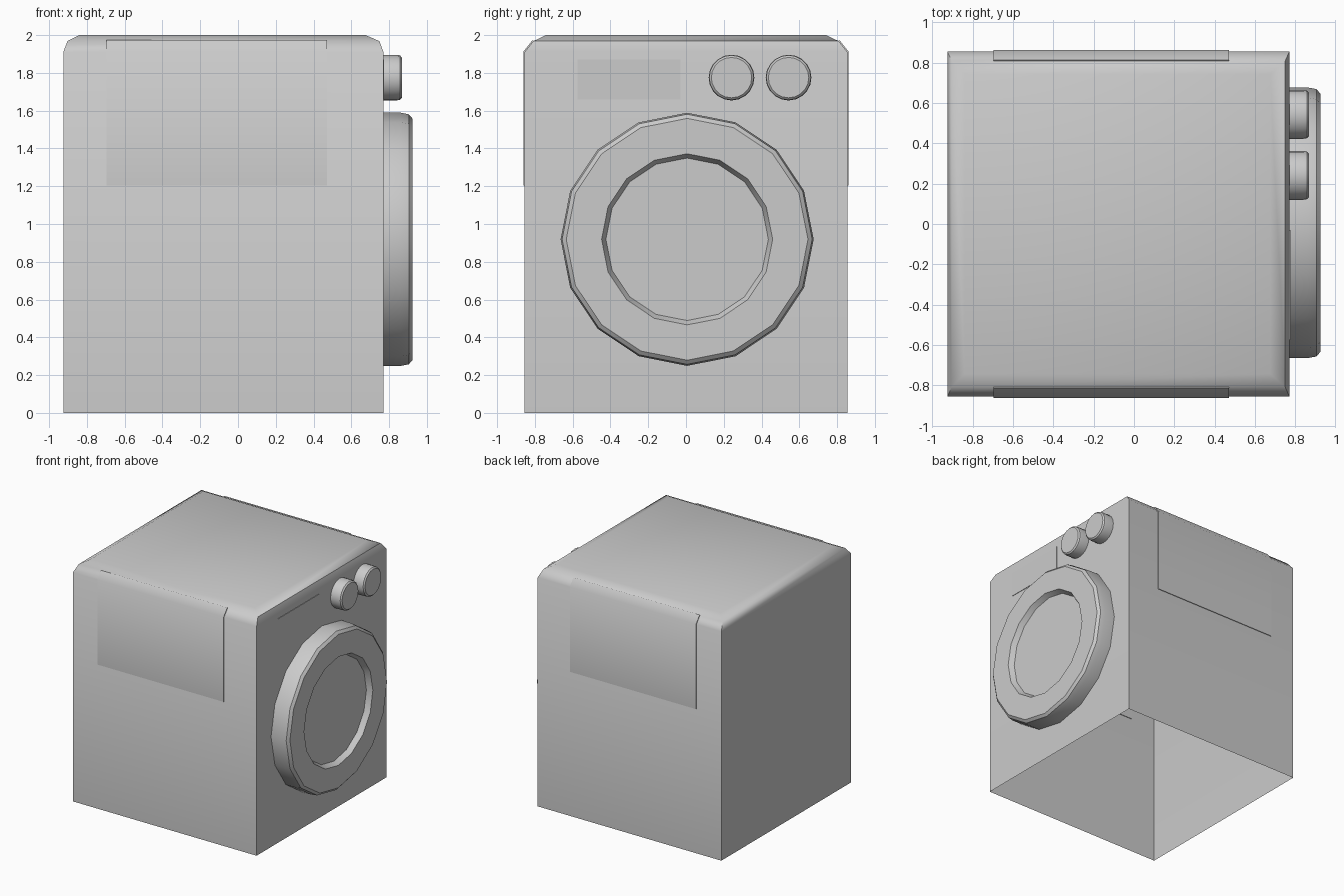
import bpy, bmesh
from math import sin, cos, pi, radians

if "Cube" in bpy.data.objects:
    bpy.data.objects.remove(bpy.data.objects["Cube"])


def make_object(name, bm, angle):
    """Finish a bmesh as an object, smooth below the given edge angle."""
    mesh = bpy.data.meshes.new(name)
    bm.to_mesh(mesh)
    bm.free()
    ob = bpy.data.objects.new(name, mesh)
    bpy.context.collection.objects.link(ob)
    bpy.ops.object.select_all(action='DESELECT')
    ob.select_set(True)
    bpy.context.view_layer.objects.active = ob
    bpy.ops.object.shade_smooth_by_angle(angle=radians(angle))
    return ob


def loft(name, rings, cap=True, closed=False, angle=35):
    """Bridge equal-length point rings with quads, optionally capping the last."""
    bm = bmesh.new()
    loops = [[bm.verts.new(p) for p in ring] for ring in rings]
    pairs = list(zip(loops, loops[1:]))
    n = len(loops[0])
    for a, b in pairs:
        for i in range(n):
            j = (i + 1) % n
            bm.faces.new((a[i], a[j], b[j], b[i]))
    if cap:
        bm.faces.new(loops[-1])
    if closed:
        bm.faces.new(loops[0][::-1])
    return make_object(name, bm, angle)


def rect(x0, x1, y, z):
    return [(x0, -y, z), (x1, -y, z), (x1, y, z), (x0, y, z)]


def lathe(name, profile, cy, cz, sides):
    """Turn an (x, radius) profile around an axis along x."""
    return loft(name, [[(x, cy + r * cos(2 * pi * i / sides), cz + r * sin(2 * pi * i / sides))
                        for i in range(sides)] for x, r in profile])


# Cabinet: open underneath, with rounded top edges
loft("cabinet", [rect(-0.925, 0.77, 0.855, 0), rect(-0.925, 0.77, 0.855, 1.91),
                 rect(-0.903, 0.749, 0.808, 1.968), rect(-0.839, 0.675, 0.742, 2.0)], angle=45)

# Thin side panels that wrap over the upper edge
panel = [(0.861, 1.205), (0.861, 1.912), (0.813, 1.973), (0.80, 1.965), (0.85, 1.90), (0.85, 1.205)]
for side, label in ((-1, "front"), (1, "back")):
    ends = (-0.695, 0.47) if side < 0 else (0.47, -0.695)
    loft(label + "_side_panel", [[(x, side * y, z) for y, z in panel] for x in ends[::-1]],
         closed=True, angle=45)

# Display plate on the control strip
loft("display_plate", [[(x, -0.575, 1.66), (x, -0.03, 1.66), (x, -0.03, 1.87), (x, -0.575, 1.87)]
                       for x in (0.765, 0.774)])

# Control knobs
for i, y in enumerate((0.241, 0.543)):
    lathe(f"knob_{i + 1}", [(0.77, 0.121), (0.838, 0.121), (0.857, 0.118), (0.867, 0.107)], y, 1.775, 20)

# Round door: chunky ring with a shallow recessed window
lathe("door", [(0.77, 0.67), (0.862, 0.67), (0.904, 0.662), (0.923, 0.64),
               (0.923, 0.453), (0.88, 0.43)], 0.006, 0.919, 16)
